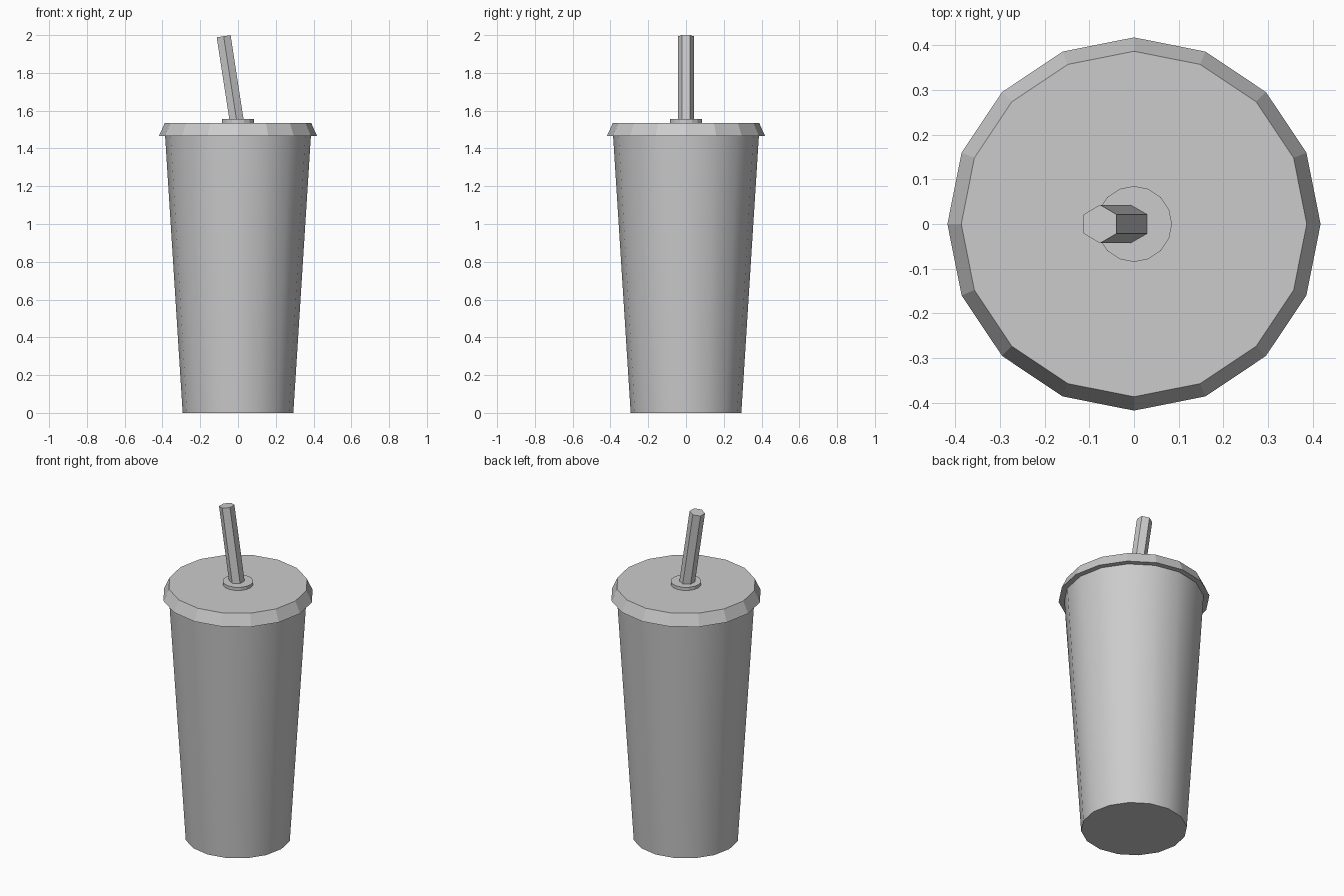
import bpy
from math import radians
from mathutils import Vector, Matrix

if "Cube" in bpy.data.objects:
    bpy.data.objects.remove(bpy.data.objects["Cube"])


def frustum(name, start, end, r1, r2, sides, spin=0.0, smooth=False):
    """Capped cone section between two points, first vertex turned by spin."""
    start, end = Vector(start), Vector(end)
    axis = end - start
    bpy.ops.mesh.primitive_cone_add(vertices=sides, radius1=r1, radius2=r2, depth=axis.length)
    obj = bpy.context.object
    obj.name = name
    # the primitive puts its first vertex on +y; move it to +x, then spin
    turn = Matrix.Rotation(radians(spin - 90), 4, 'Z')
    lean = Vector((0, 0, 1)).rotation_difference(axis).to_matrix().to_4x4()
    obj.data.transform(Matrix.Translation((start + end) / 2) @ lean @ turn)
    if smooth:
        bpy.ops.object.shade_smooth_by_angle(angle=radians(30))
    return obj


# tapered cup body
frustum("cup", (0, 0, 0), (0, 0, 1.467), 0.293, 0.386, 16, smooth=True)

# faceted lid overhanging the cup
frustum("lid", (0, 0, 1.467), (0, 0, 1.536), 0.418, 0.387, 16)

# raised collar around the straw hole
frustum("straw_collar", (0, 0, 1.536), (0, 0, 1.555), 0.085, 0.085, 16)

# leaning six-sided straw
frustum("straw", (-0.006, 0, 1.54), (-0.076, 0, 1.994), 0.043, 0.043, 6, spin=90)
